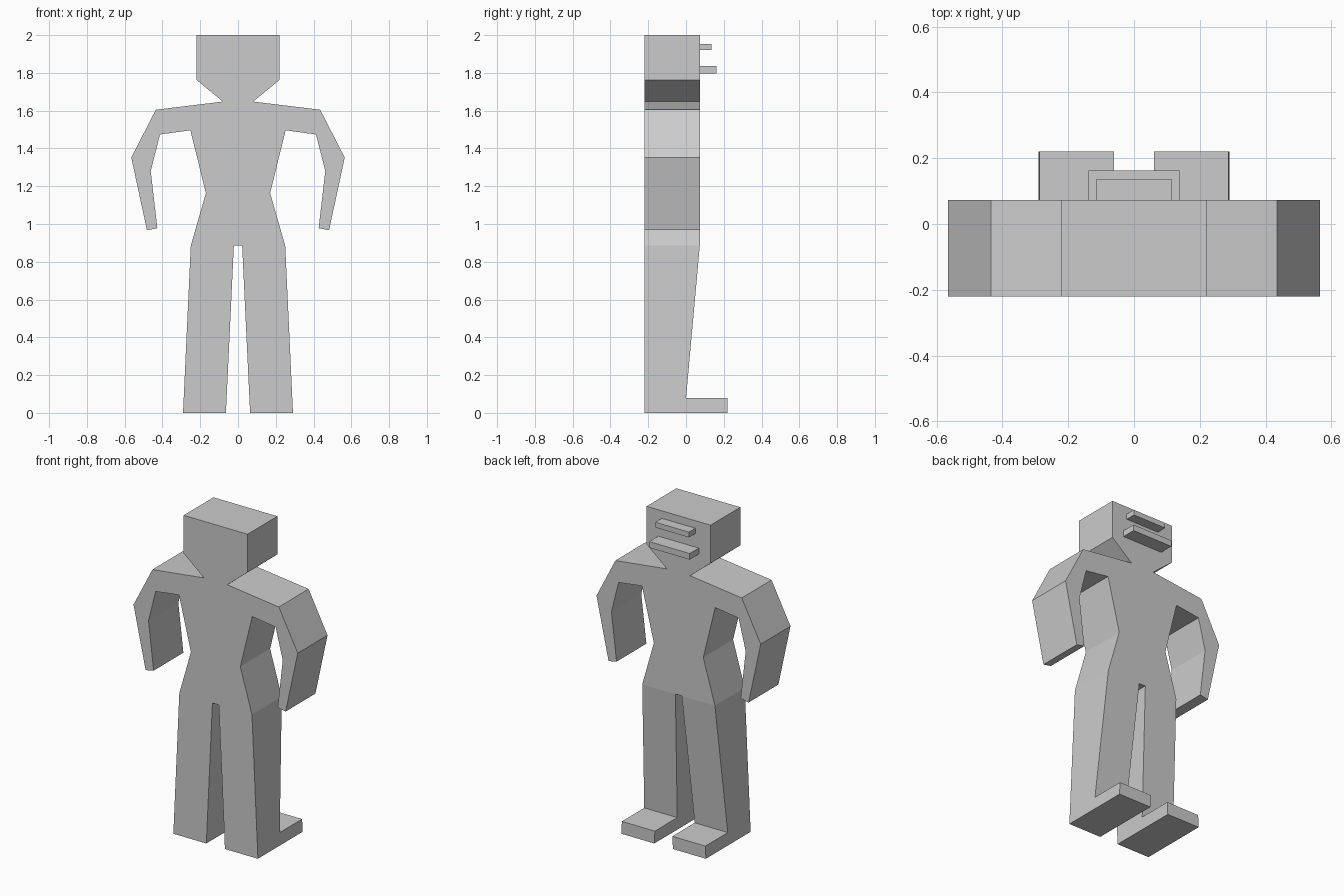
import bpy
import bmesh
from mathutils import Vector

if "Cube" in bpy.data.objects:
    bpy.data.objects.remove(bpy.data.objects["Cube"])

FRONT, BACK = -0.22, 0.073
HIP_Z, FOOT_Z = 0.885, 0.078


def finish(name, bm):
    bmesh.ops.recalc_face_normals(bm, faces=bm.faces[:])
    mesh = bpy.data.meshes.new(name)
    bm.to_mesh(mesh)
    bm.free()
    obj = bpy.data.objects.new(name, mesh)
    bpy.context.collection.objects.link(obj)
    return obj


def box(name, x, y0, y1, z0, z1):
    bm = bmesh.new()
    bmesh.ops.create_cube(bm, size=1)
    bmesh.ops.scale(bm, vec=(2 * x, y1 - y0, z1 - z0), verts=bm.verts[:])
    bmesh.ops.translate(bm, vec=(0, (y0 + y1) / 2, (z0 + z1) / 2), verts=bm.verts[:])
    return finish(name, bm)


# Right half of the figure outline, head to crotch (x, z)
half = [
    (0.22, 2.0), (0.22, 1.763), (0.08, 1.648),            # head and neck
    (0.435, 1.605), (0.565, 1.352), (0.482, 0.967),       # outer arm
    (0.427, 0.978), (0.462, 1.28), (0.413, 1.474),        # inner arm
    (0.252, 1.496), (0.17, 1.163), (0.25, HIP_Z),         # torso
    (0.291, 0.0), (0.064, 0.0), (0.022, HIP_Z),           # leg
]
outline = half + [(-x, z) for x, z in reversed(half)]

# Body: outline extruded through its depth
bm = bmesh.new()
face = bm.faces.new([bm.verts.new((x, FRONT, z)) for x, z in outline])
ext = bmesh.ops.extrude_face_region(bm, geom=[face], use_keep_orig=True)
bmesh.ops.translate(bm, vec=(0, BACK - FRONT, 0),
                    verts=[g for g in ext["geom"] if isinstance(g, bmesh.types.BMVert)])
bmesh.ops.recalc_face_normals(bm, faces=bm.faces[:])
bmesh.ops.triangulate(bm, faces=bm.faces[:])

# Cut lines at the hips and the top of the feet
for z in (HIP_Z, FOOT_Z):
    bmesh.ops.bisect_plane(bm, geom=bm.verts[:] + bm.edges[:] + bm.faces[:],
                           dist=1e-5, plane_co=(0, 0, z), plane_no=(0, 0, 1))

# Taper the legs
for v in bm.verts:
    if v.co.z < FOOT_Z + 0.01 and v.co.y > 0:
        v.co.y = 0.0

# Pull the feet out of the lower legs
soles = [f for f in bm.faces
         if all(v.co.z < FOOT_Z + 0.01 and abs(v.co.y) < 1e-4 for v in f.verts)]
ext = bmesh.ops.extrude_face_region(bm, geom=soles)
bmesh.ops.translate(bm, vec=Vector((0, 0.22, 0)),
                    verts=[g for g in ext["geom"] if isinstance(g, bmesh.types.BMVert)])
left = [f for f in soles if f.is_valid]
if left:
    bmesh.ops.delete(bm, geom=left, context="FACES_ONLY")

# Merge flat areas back into clean faces
bmesh.ops.dissolve_limit(bm, angle_limit=0.01, verts=bm.verts[:], edges=bm.edges[:])
finish("body", bm)

# Two ledges on the head
box("upper_ledge", 0.115, BACK - 0.01, 0.136, 1.92, 1.953)
box("lower_ledge", 0.139, BACK - 0.01, 0.162, 1.798, 1.836)
